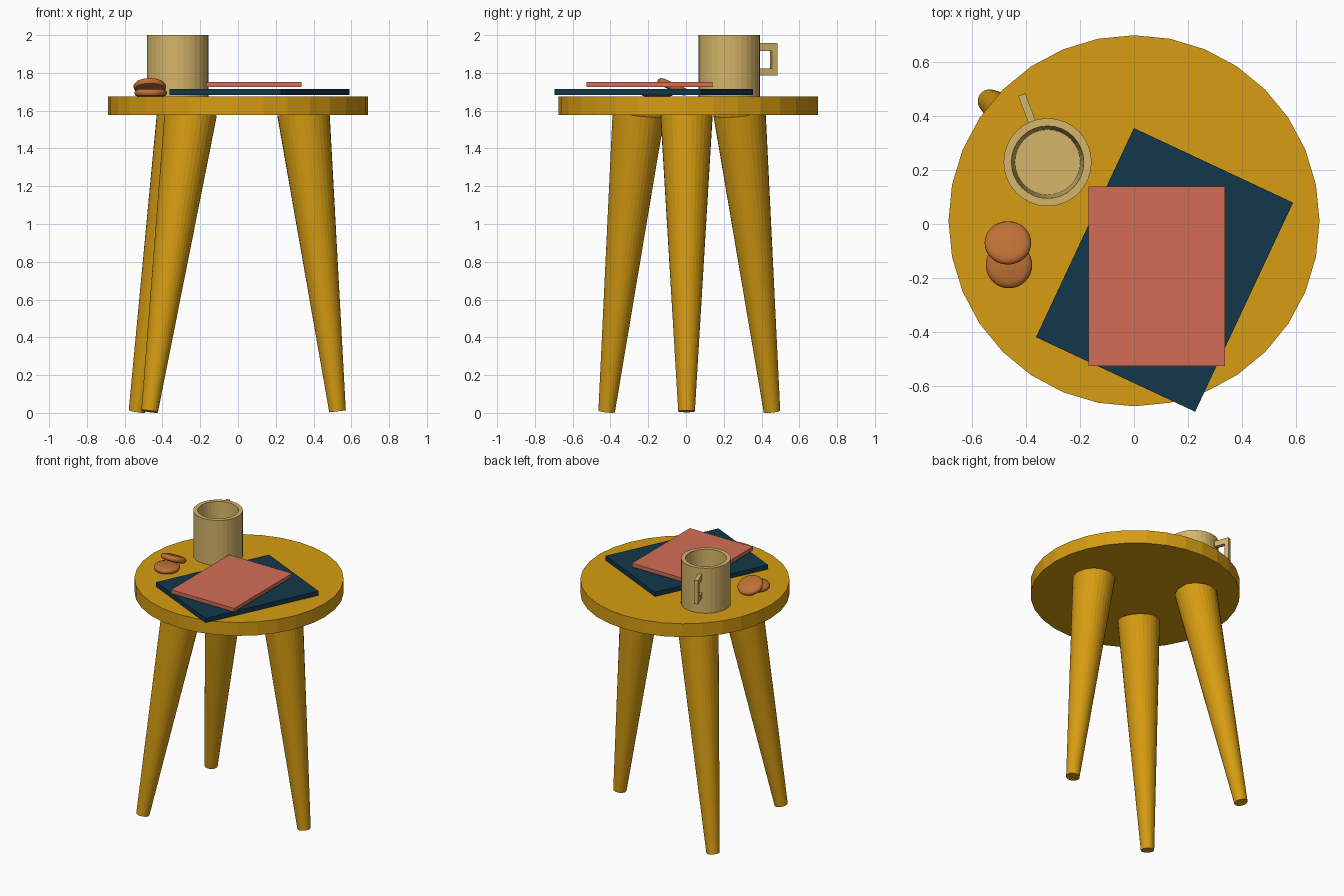
import bpy, bmesh, math
from mathutils import Vector, Matrix

if "Cube" in bpy.data.objects:
    bpy.data.objects.remove(bpy.data.objects["Cube"])


def material(name, rgb):
    m = bpy.data.materials.new(name)
    m.diffuse_color = (*rgb, 1)
    m.use_nodes = True
    m.node_tree.nodes["Principled BSDF"].inputs["Base Color"].default_value = m.diffuse_color
    return m


WOOD = material("golden wood", (0.68, 0.335, 0.006))
CREAM = material("tan ceramic", (0.66, 0.46, 0.14))
NAVY = material("navy cover", (0.0055, 0.039, 0.070))
CORAL = material("coral cover", (0.65, 0.155, 0.093))
BISCUIT = material("biscuit brown", (0.51, 0.16, 0.034))


def finish(name, bm, mat, matrix=Matrix()):
    bmesh.ops.recalc_face_normals(bm, faces=bm.faces)
    me = bpy.data.meshes.new(name)
    bm.to_mesh(me)
    bm.free()
    me.materials.append(mat)
    ob = bpy.data.objects.new(name, me)
    ob.matrix_world = matrix
    bpy.context.collection.objects.link(ob)
    return ob


def lathe(name, profile, mat, matrix, sides=32):
    """Revolve (radius, height) points; both ends are capped."""
    bm = bmesh.new()
    rings = []
    for r, z in profile:
        rings.append([bm.verts.new((r * math.cos(2 * math.pi * i / sides),
                                    r * math.sin(2 * math.pi * i / sides), z))
                      for i in range(sides)])
    for a, b in zip(rings, rings[1:]):
        for i in range(sides):
            j = (i + 1) % sides
            bm.faces.new((a[i], a[j], b[j], b[i]))
    bm.faces.new(rings[0][::-1])
    bm.faces.new(rings[-1])
    return finish(name, bm, mat, matrix)


def box(name, size, centre, mat, angle=0):
    bm = bmesh.new()
    bmesh.ops.create_cube(bm, size=1)
    bmesh.ops.scale(bm, vec=size, verts=bm.verts)
    return finish(name, bm, mat, Matrix.Translation(centre) @ Matrix.Rotation(math.radians(angle), 4, 'Z'))


# Stool seat
lathe("seat", [(0.687, 1.577), (0.687, 1.674)], WOOD, Matrix.Translation((0, 0.012, 0)))

# Splayed tapered legs: foot centre and centre where it meets the seat
for name, foot, top in (
        ("right_leg", (0.527, 0.003), (0.346, 0.003)),
        ("front_left_leg", (-0.468, -0.42), (-0.25, -0.25)),
        ("back_left_leg", (-0.535, 0.455), (-0.29, 0.283))):
    a, b = Vector((*foot, 0.008)), Vector((*top, 1.59))
    d = b - a
    rot = d.to_track_quat('Z', 'Y').to_matrix().to_4x4()
    lathe(name, [(0.044, 0), (0.139, d.length)], WOOD, Matrix.Translation(a) @ rot)

# Mug with hollow inside
MUG = Vector((-0.32, 0.229, 1.674))
lathe("mug", [(0.163, 0), (0.163, 0.326), (0.134, 0.326), (0.121, 0.04)],
      CREAM, Matrix.Translation(MUG))

# Square mug handle: C-shaped profile in the radial plane, given thickness
bm = bmesh.new()
outline = [(0.155, 0.283), (0.268, 0.283), (0.268, 0.111), (0.155, 0.111),
           (0.155, 0.150), (0.237, 0.150), (0.237, 0.242), (0.155, 0.242)]
face = bm.faces.new([bm.verts.new((x, -0.014, z)) for x, z in outline])
ext = bmesh.ops.extrude_face_region(bm, geom=[face])
bmesh.ops.translate(bm, vec=(0, 0.028, 0),
                    verts=[v for v in ext["geom"] if isinstance(v, bmesh.types.BMVert)])
finish("mug_handle", bm, CREAM, Matrix.Translation(MUG) @ Matrix.Rotation(math.radians(111), 4, 'Z'))

# Two books
box("large_book", (0.651, 0.855, 0.032), (0.113, -0.17, 1.698), NAVY, -25.1)
box("small_book", (0.505, 0.665, 0.027), (0.084, -0.193, 1.738), CORAL)

# Biscuits: one flat, one leaning on it
biscuit = [(0.064, -0.021), (0.079, -0.016), (0.086, -0.004), (0.086, 0.004),
           (0.079, 0.014), (0.062, 0.020)]
for name, pos, tilt in (("flat_biscuit", (-0.463, -0.152, 1.695), 0),
                        ("leaning_biscuit", (-0.467, -0.070, 1.727), -24)):
    ob = lathe(name, biscuit, BISCUIT,
               Matrix.Translation(pos) @ Matrix.Rotation(math.radians(tilt), 4, 'X'))
    bpy.ops.object.select_all(action='DESELECT')
    ob.select_set(True)
    bpy.context.view_layer.objects.active = ob
    bpy.ops.object.shade_smooth_by_angle(angle=math.radians(40))
